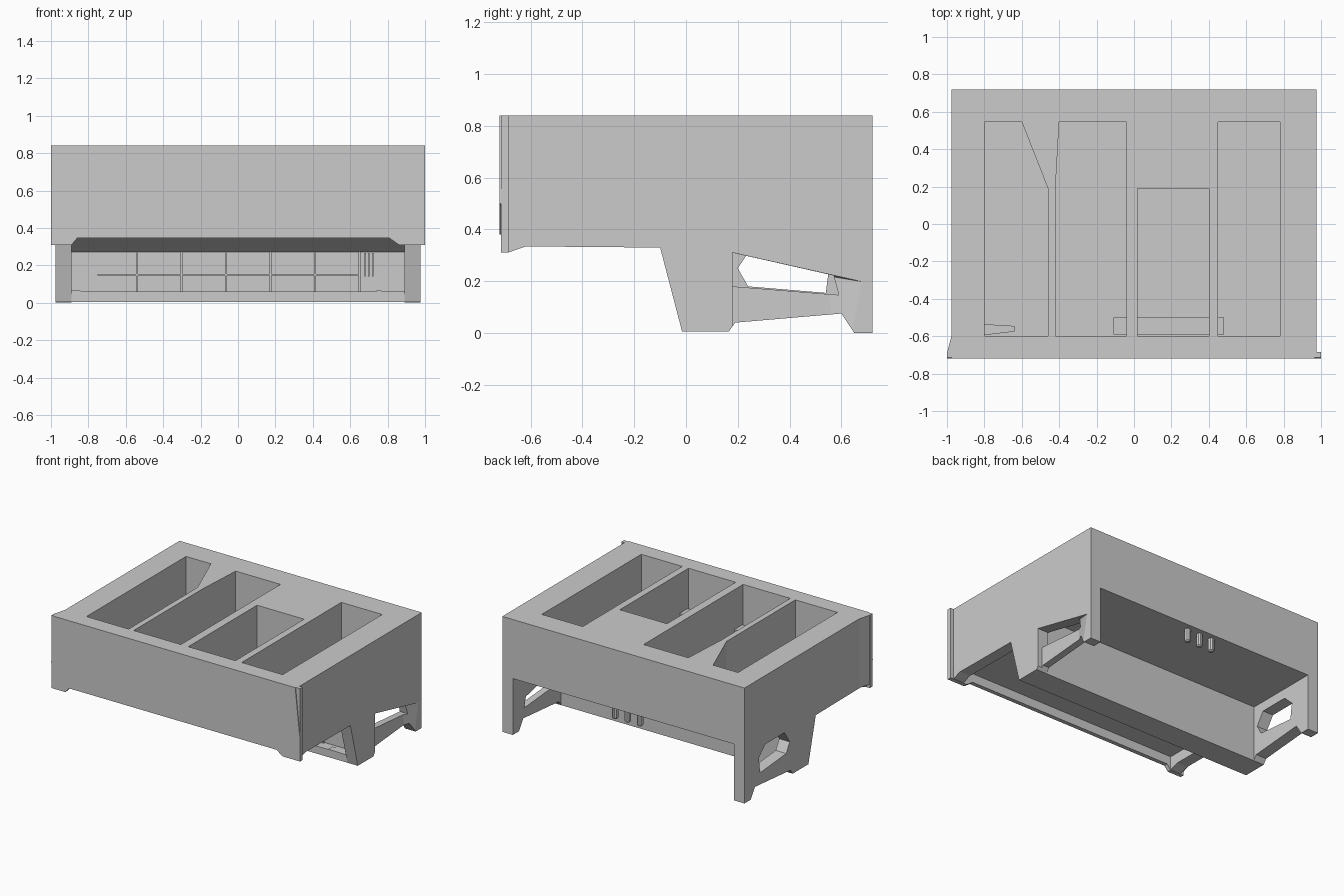
import bpy
import bmesh

cube = bpy.data.objects.get("Cube")
if cube:
    bpy.data.objects.remove(cube, do_unlink=True)


def loft(name, axis, start, end, profile, end_profile=None):
    """Solid between two matching outlines placed across one axis."""
    bm = bmesh.new()
    loops = []
    for pos, outline in ((start, profile), (end, end_profile or profile)):
        loop = []
        for point in outline:
            co = list(point)
            co.insert(axis, pos)
            loop.append(bm.verts.new(co))
        bm.faces.new(loop)
        loops.append(loop)
    count = len(profile)
    for i in range(count):
        j = (i + 1) % count
        bm.faces.new((loops[0][i], loops[0][j], loops[1][j], loops[1][i]))
    bmesh.ops.recalc_face_normals(bm, faces=bm.faces)
    mesh = bpy.data.meshes.new(name)
    bm.to_mesh(mesh)
    bm.free()
    obj = bpy.data.objects.new(name, mesh)
    bpy.context.collection.objects.link(obj)
    return obj


def box(name, x, y, z):
    return loft(name, 2, z[0], z[1],
                [(x[0], y[0]), (x[1], y[0]), (x[1], y[1]), (x[0], y[1])])


def apply(obj, mod):
    bpy.context.view_layer.objects.active = obj
    bpy.ops.object.modifier_apply(modifier=mod.name)


def cut(obj, cutter):
    cutter.hide_render = True
    mod = obj.modifiers.new("cut", "BOOLEAN")
    mod.operation = "DIFFERENCE"
    mod.solver = "EXACT"
    mod.object = cutter
    apply(obj, mod)
    bpy.data.objects.remove(cutter, do_unlink=True)


TOP = 0.84
INNER, OUTER = 0.89, 0.975

# Body with its lower cross beam, one side profile
body = loft("body", 0, -INNER, INNER, [
    (-0.69, TOP), (-0.69, 0.41), (-0.28, 0.41), (0.06, 0.27),
    (0.06, 0.06), (-0.015, 0.06), (-0.015, 0.005), (0.165, 0.005),
    (0.17, 0.41), (0.72, 0.41), (0.72, TOP)])

# Open bays in the top
FRONT, BACK, SHORT = -0.6, 0.545, 0.19
bays = [
    [(-0.8, FRONT), (-0.46, FRONT), (-0.46, SHORT), (-0.6, BACK), (-0.8, BACK)],
    [(-0.42, FRONT), (-0.04, FRONT), (-0.04, BACK), (-0.4, BACK), (-0.42, SHORT)],
    [(0.02, FRONT), (0.4, FRONT), (0.4, SHORT), (0.02, SHORT)],
    [(0.45, FRONT), (0.78, FRONT), (0.78, BACK), (0.45, BACK)],
]
for outline in bays:
    cut(body, loft("bay_cutter", 2, 0.425, 1, outline))

# Side walls with legs and a window each
wall_profile = [
    (-0.69, TOP), (-0.69, 0.335), (-0.1, 0.33), (-0.015, 0.005),
    (0.165, 0.005), (0.19, 0.04), (0.6, 0.075), (0.65, 0), (0.72, 0),
    (0.72, TOP)]
windows = {
    "left": (1, [(0.18, 0.31), (0.57, 0.222), (0.59, 0.147), (0.18, 0.18)]),
    "right": (-1, [(0.24, 0.18), (0.54, 0.155), (0.555, 0.27), (0.48, 0.34),
                   (0.26, 0.34), (0.2, 0.25)]),
}
walls = {}
for side, (sign, window) in windows.items():
    wall = loft(side + "_wall", 0, sign * INNER, sign * OUTER, wall_profile)
    cut(wall, loft("window_cutter", 0, sign * 0.85, sign * 1.02, window))
    loft(side + "_panel_bracket", 0, sign * INNER, sign * OUTER,
         [(-0.69, 0.31), (-0.61, 0.337), (-0.69, 0.337)])
    walls[side] = wall

# Shallow recess around the left window
cut(walls["left"], loft(
    "recess_cutter", 0, 0.94, 0.98,
    [(0.18, 0.3), (0.55, 0.22), (0.57, -0.05), (0.18, -0.05)],
    [(0.18, 0.312), (0.7, 0.195), (0.65, -0.05), (0.18, -0.05)]))

# Front panel: notched backing, raised plate and a tapered right edge
loft("front_backing", 1, -0.715, -0.685, [
    (-1, 0.31), (-0.89, 0.31), (-0.86, 0.345), (0.81, 0.345), (0.86, 0.31),
    (1, 0.31), (1, TOP), (-1, TOP)])
loft("front_plate", 1, -0.72, -0.71, [
    (-0.975, TOP), (-1, 0.5), (-0.865, 0.38), (0.765, 0.38), (1, 0.5),
    (0.965, TOP)])
loft("right_edge_taper", 2, 0.337, TOP,
     [(-1, -0.69), (-0.97, -0.69), (-0.97, -0.6), (-0.976, -0.6)])

# Ribs on the beam's front wall
for i in range(6):
    x = -0.54 + 0.238 * i
    box("beam_rib", (x - 0.006, x + 0.006), (0.045, 0.065), (0.055, 0.275))
box("beam_rail", (-0.75, 0.65), (0.05, 0.065), (0.145, 0.155))
for x in (0.68, 0.7, 0.72):
    box("vent_bar", (x - 0.004, x + 0.004), (0.045, 0.065), (0.14, 0.265))

# Inner feet blocks
loft("left_foot_block", 1, -0.018, 0.03,
     [(0.74, 0.02), (INNER, 0.015), (INNER, 0.06), (0.74, 0.065)])
loft("right_foot_block", 1, -0.018, 0.03,
     [(-INNER, 0.015), (-0.8, 0.015), (-0.62, 0.06), (-INNER, 0.065)])

# Bars inside the bays
box("bay_bar", (-0.11, 0.48), (-0.59, -0.5), (0.5, 0.55))
loft("bay_wedge", 2, 0.5, 0.55,
     [(-0.81, -0.595), (-0.64, -0.575), (-0.64, -0.545), (-0.81, -0.535)])

# Hanging plugs under the rear
for x in (-0.1, 0, 0.1):
    bpy.ops.mesh.primitive_cylinder_add(
        vertices=10, radius=0.022, depth=0.1, location=(x, 0.67, 0.365))
    plug = bpy.context.object
    plug.name = "rear_plug"
    bevel = plug.modifiers.new("round", "BEVEL")
    bevel.width = 0.01
    apply(plug, bevel)
    bpy.ops.object.shade_smooth_by_angle()
